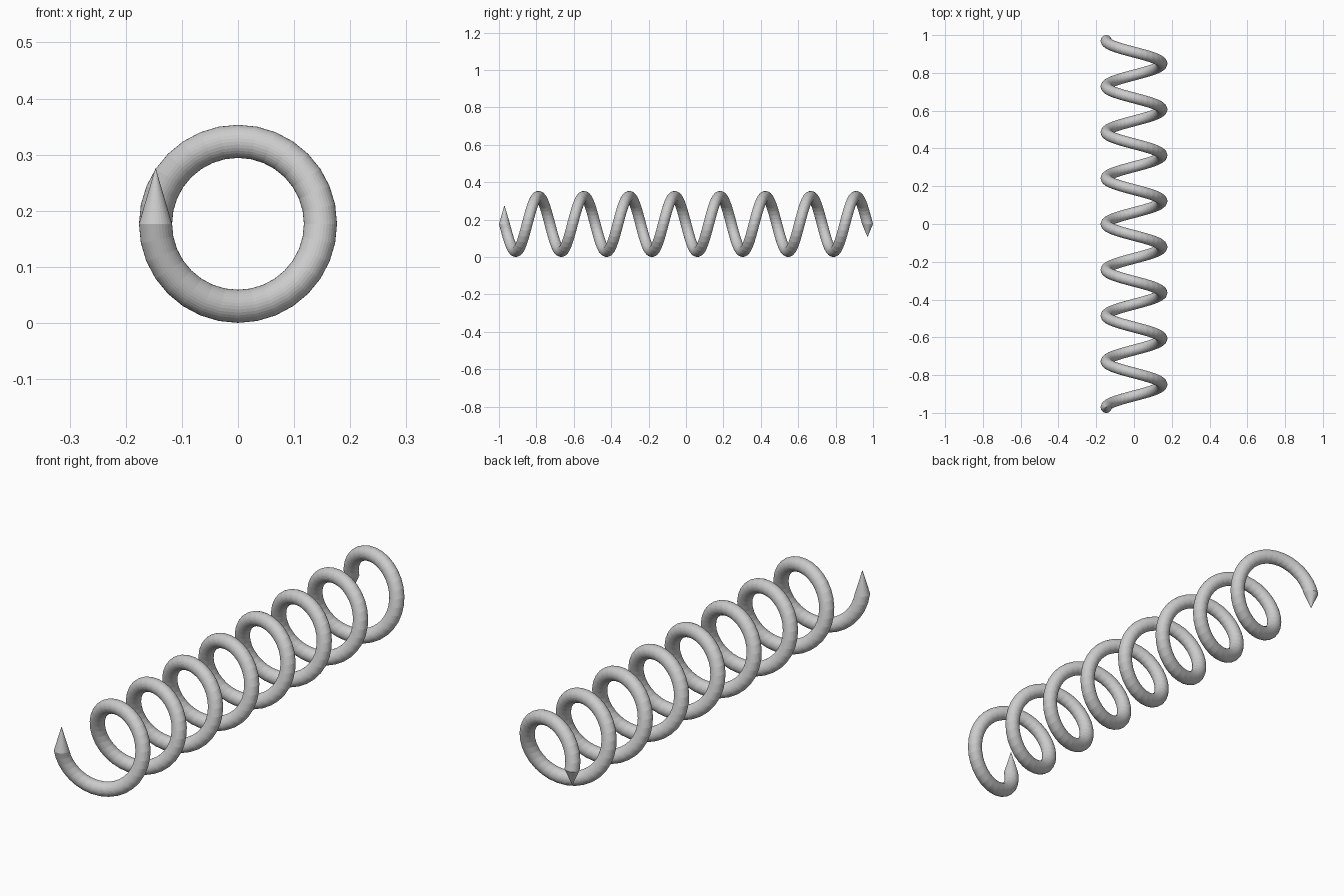
import bpy, bmesh
from math import sin, cos, pi

if "Cube" in bpy.data.objects:
    bpy.data.objects.remove(bpy.data.objects["Cube"])

COIL_R, WIRE_R, MID_Z = 0.147, 0.0295, 0.1768
TURNS, STEPS, SIDES = 8, 32, 32
Y0 = -1 + WIRE_R
PITCH = -2 * Y0 / TURNS

bm = bmesh.new()


# Wire cross-section lying in the plane of the coil axis
def ring(step):
    t = 2 * pi * step / STEPS
    verts = []
    for i in range(SIDES):
        a = 2 * pi * i / SIDES
        r = COIL_R + WIRE_R * cos(a)
        y = Y0 + PITCH * step / STEPS + WIRE_R * sin(a)
        verts.append(bm.verts.new((-r * cos(t), y, MID_Z - r * sin(t))))
    return verts


# Pointed end
def tip(loop, y, z):
    point = bm.verts.new((-COIL_R, y, z))
    for i in range(SIDES):
        bm.faces.new((loop[i], loop[(i + 1) % SIDES], point))


# Coiled wire
rings = [ring(s) for s in range(TURNS * STEPS + 1)]
for a, b in zip(rings, rings[1:]):
    for i in range(SIDES):
        j = (i + 1) % SIDES
        bm.faces.new((a[i], a[j], b[j], b[i]))

# Front point goes up, back point goes down
tip(rings[0], Y0, MID_Z + 0.1)
tip(rings[-1], -Y0, MID_Z - 0.07)

bmesh.ops.recalc_face_normals(bm, faces=bm.faces)
mesh = bpy.data.meshes.new("coil_spring")
bm.to_mesh(mesh)
bm.free()
obj = bpy.data.objects.new("coil_spring", mesh)
bpy.context.collection.objects.link(obj)
